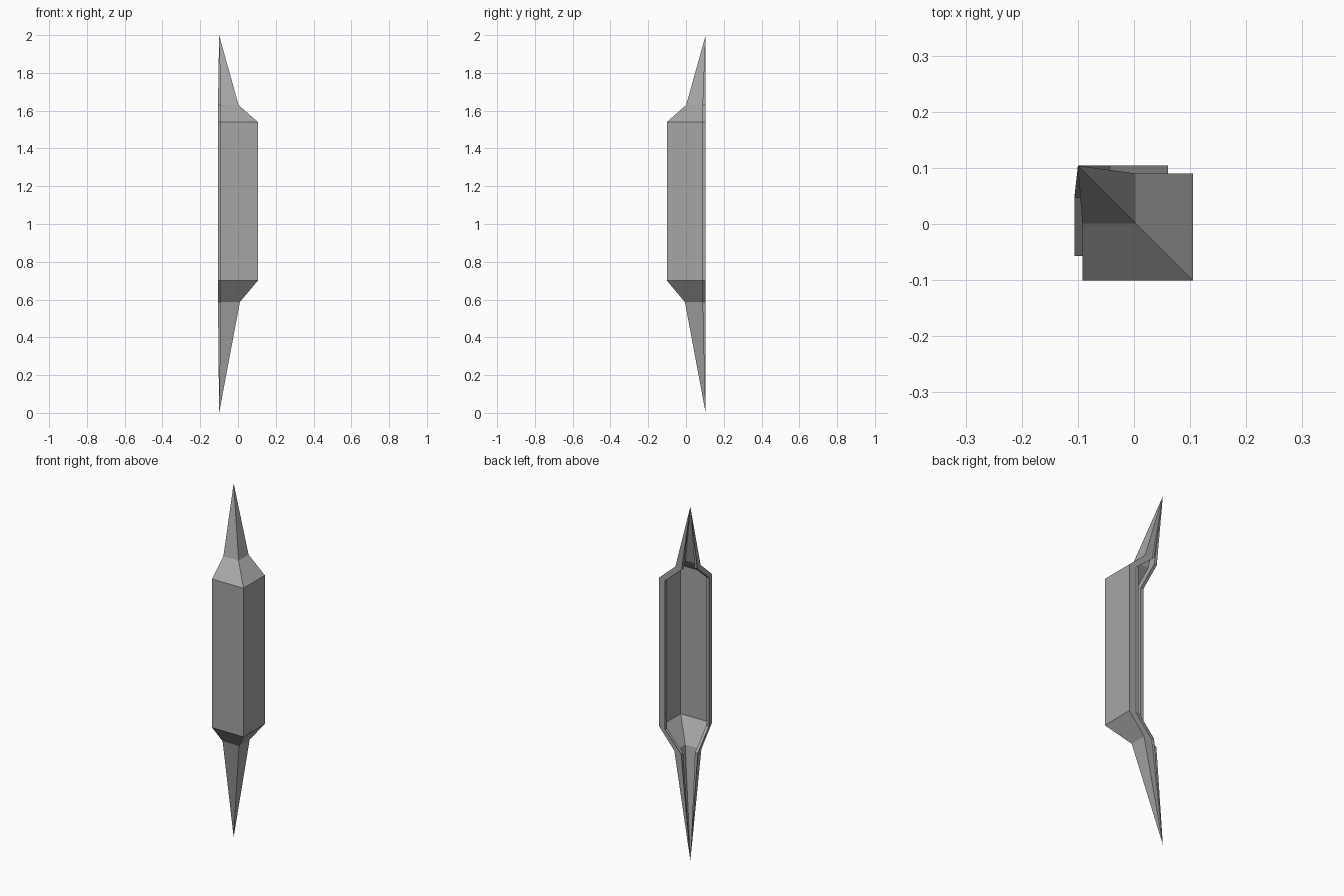
import bpy
import bmesh

cube = bpy.data.objects.get("Cube")
if cube:
    bpy.data.objects.remove(cube, do_unlink=True)

# Plain grey finish
grey = bpy.data.materials.new("plain_grey")
grey.use_nodes = True
colour = (0.38, 0.38, 0.38, 1)
grey.diffuse_color = colour
grey.node_tree.nodes["Principled BSDF"].inputs["Base Color"].default_value = colour

RIM, LIP, THIN = 0.09, 0.104, 0.003


def half_section(outer, inner):
    """Right-hand wall: outer face, flat rim, raised lip, then the hollow behind."""
    return [(outer, RIM), (inner, RIM), (inner, LIP), (inner - THIN, LIP),
            (inner - THIN, RIM - THIN), (outer - THIN, RIM - THIN)]


def section(outer, inner):
    """Angle-shaped outline, mirrored across the diagonal."""
    half = half_section(outer, inner)
    mirrored = [(-y - 0.002, 0.004 - x) for x, y in reversed(half)]
    out_y, in_y = 0.004 - outer, 0.004 - outer + THIN
    return [(outer, out_y)] + half + [(outer - THIN, in_y)] + mirrored


# Levels: outer corner, inner lip corner, height
levels = [(0.01, -0.04, 0.587), (0.105, 0.061, 0.70),
          (0.105, 0.061, 1.54), (0.003, -0.043, 1.63)]

bm = bmesh.new()
rings = [[bm.verts.new((x, y, z)) for x, y in section(outer, inner)]
         for outer, inner, z in levels]

# Walls and sloped shoulders
for low, high in zip(rings, rings[1:]):
    for i in range(len(low)):
        j = (i + 1) % len(low)
        bm.faces.new((low[i], low[j], high[j], high[i]))

# Pointed spikes at both ends
for ring, z in ((rings[0], 0), (rings[-1], 2)):
    tip = bm.verts.new((-0.1, LIP, z))
    for i in range(len(ring)):
        bm.faces.new((ring[i], ring[(i + 1) % len(ring)], tip))

bmesh.ops.recalc_face_normals(bm, faces=bm.faces)
mesh = bpy.data.meshes.new("spiked_corner_guard")
bm.to_mesh(mesh)
bm.free()
mesh.materials.append(grey)
guard = bpy.data.objects.new("spiked_corner_guard", mesh)
bpy.context.collection.objects.link(guard)
